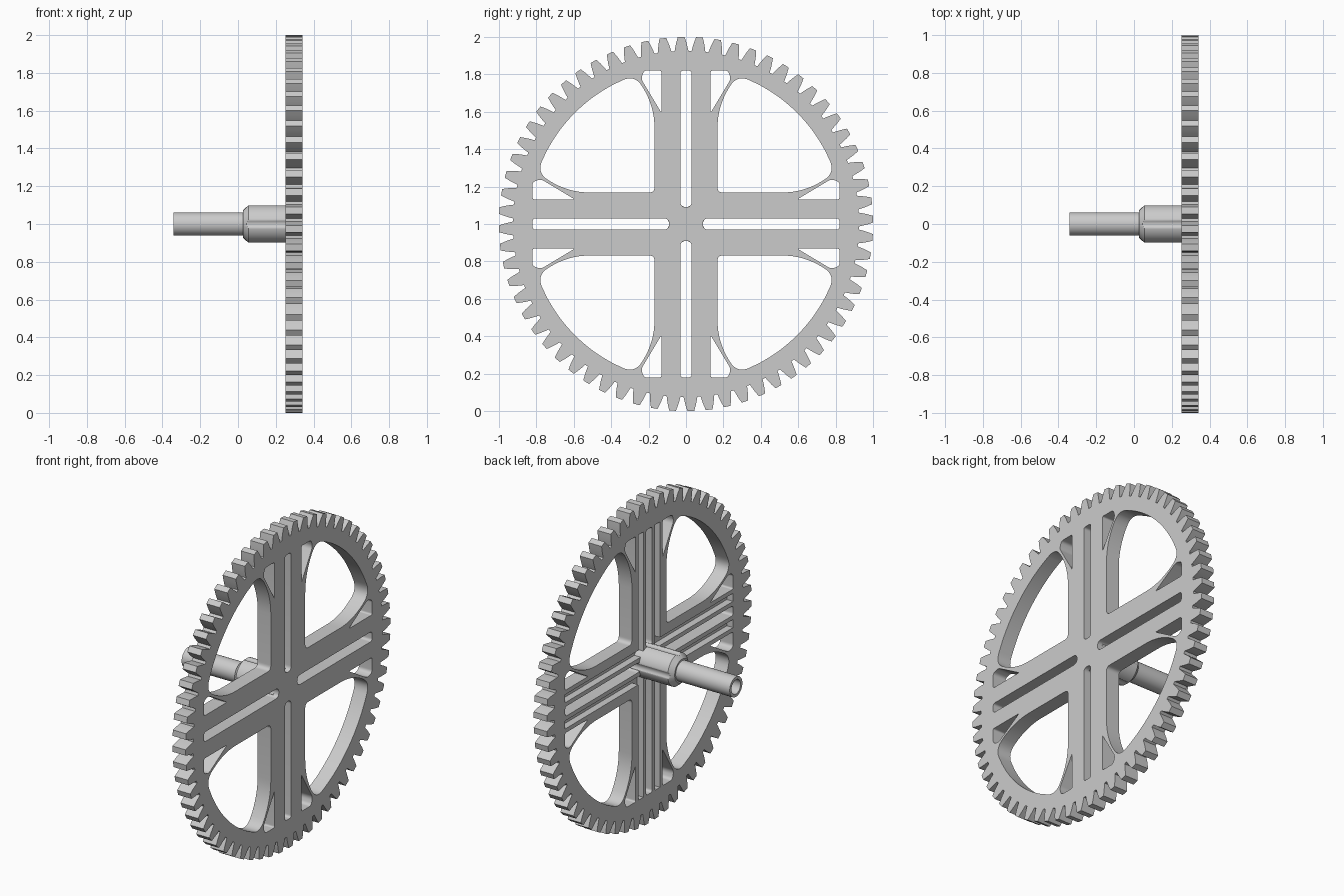
import bpy, bmesh, math
from mathutils import Matrix, Vector

cube = bpy.data.objects.get("Cube")
if cube:
    bpy.data.objects.remove(cube, do_unlink=True)

grey = bpy.data.materials.new("light_grey")
grey.use_nodes = True
grey.diffuse_color = (0.6, 0.6, 0.6, 1)
grey.node_tree.nodes["Principled BSDF"].inputs["Base Color"].default_value = (0.6, 0.6, 0.6, 1)

CENTRE = Vector((0, 0, 1))
X_BACK, X_GROOVE, X_FACE = 0.252, 0.295, 0.342


def finish(name, bm):
    """Weld, orient, colour and shade a finished part."""
    bmesh.ops.remove_doubles(bm, verts=bm.verts, dist=1e-5)
    bmesh.ops.recalc_face_normals(bm, faces=bm.faces)
    mesh = bpy.data.meshes.new(name)
    bm.to_mesh(mesh)
    bm.free()
    mesh.materials.clear()
    mesh.materials.append(grey)
    obj = bpy.data.objects.new(name, mesh)
    obj.location = CENTRE
    bpy.context.collection.objects.link(obj)
    bpy.ops.object.select_all(action='DESELECT')
    obj.select_set(True)
    bpy.context.view_layer.objects.active = obj
    bpy.ops.object.shade_smooth_by_angle(angle=math.radians(30))


def rounded(corners, steps=8):
    """Closed outline from (a, b, setback) corners, each softly filleted."""
    out = []
    for i, (a, b, t) in enumerate(corners):
        v = Vector((a, b))
        if t == 0:
            out.append(v)
            continue
        before = Vector(corners[i - 1][:2])
        after = Vector(corners[(i + 1) % len(corners)][:2])
        p = v + (before - v).normalized() * t
        q = v + (after - v).normalized() * t
        for k in range(steps + 1):
            s = k / steps
            out.append(p * (1 - s) ** 2 + v * 2 * s * (1 - s) + q * s * s)
    return out


def turned(loop):
    """The outline repeated in all four quarter turns."""
    return [[Matrix.Rotation(k * math.pi / 2, 2) @ p for p in loop] for k in range(4)]


def plate(name, loops, x0, x1):
    """Fill an outline with holes and give it thickness along x."""
    curve = bpy.data.curves.new(name, 'CURVE')
    curve.dimensions = '2D'
    curve.fill_mode = 'BOTH'
    curve.extrude = (x1 - x0) / 2
    for loop in loops:
        spline = curve.splines.new('POLY')
        spline.points.add(len(loop) - 1)
        for point, p in zip(spline.points, loop):
            point.co = (p.x, p.y, 0, 1)
        spline.use_cyclic_u = True
    temp = bpy.data.objects.new(name + "_outline", curve)
    bpy.context.collection.objects.link(temp)
    mesh = bpy.data.meshes.new_from_object(
        temp.evaluated_get(bpy.context.evaluated_depsgraph_get()))
    bm = bmesh.new()
    bm.from_mesh(mesh)
    bpy.data.objects.remove(temp, do_unlink=True)
    bpy.data.curves.remove(curve)
    bpy.data.meshes.remove(mesh)
    for v in bm.verts:
        a, b, depth = v.co
        v.co = ((x0 + x1) / 2 + depth, a, b)
    finish(name, bm)


def lathe(name, stations, radius_at, sides):
    """Skin rings of (x, radius) around the x axis, closing both ends."""
    bm = bmesh.new()
    rings = []
    for x, radius in stations:
        ring = []
        for k in range(sides):
            ang = 2 * math.pi * k / sides
            r = radius_at(ang, radius)
            ring.append(bm.verts.new((x, r * math.cos(ang), r * math.sin(ang))))
        rings.append(ring)
    for low, high in zip(rings, rings[1:]):
        for k in range(sides):
            n = (k + 1) % sides
            bm.faces.new((low[k], low[n], high[n], high[k]))
    bm.faces.new(rings[0])
    bm.faces.new(rings[-1])
    finish(name, bm)


# Toothed rim outline
TEETH = 64
flank = [(0.925, -0.040), (0.945, -0.035), (0.97, -0.028), (1.0, -0.018)]
tooth = flank + [(r, -a) for r, a in reversed(flank)]
rim = []
for k in range(TEETH):
    mid = math.pi / 2 + 0.026 + 2 * math.pi * k / TEETH
    rim += [Vector((r * math.cos(mid + a), r * math.sin(mid + a))) for r, a in tooth]

# Large window in each quarter, symmetrical about its diagonal
side = [(0.168, 0.63, 0.12), (0.275, 0.80, 0.075)]
arc = [(0.84 * math.cos(math.radians(d)), 0.84 * math.sin(math.radians(d)), 0)
       for d in range(62, 27, -2)]
window = rounded([(0.168, 0.168, 0.03)] + side + arc
                 + [(b, a, t) for a, b, t in reversed(side)])

# Slot along each spoke, and the small pockets on both sides of it
slot = rounded([(-0.03, 0.09, 0.0299), (0.03, 0.09, 0.0299),
                (0.03, 0.82, 0.018), (-0.03, 0.82, 0.018)])
pocket = rounded([(0.132, 0.82, 0.012), (0.225, 0.82, 0.018),
                  (0.24, 0.775, 0.02), (0.132, 0.595, 0.01)])
mirrored_pocket = [Vector((-p.x, p.y)) for p in pocket]

openings = []
for hole in (window, slot, pocket, mirrored_pocket):
    openings += turned(hole)

# Shallow grooves on the hub side, joined in an L at each inner corner
near, far, end = 0.056, 0.106, 0.82
groove = [Vector(p) for p in ((near, near), (end, near), (end, far),
                              (far, far), (far, end), (near, end))]

plate("gear_face", [rim] + openings, X_GROOVE, X_FACE)
plate("gear_ribbed_back", [rim] + openings + turned(groove), X_BACK, X_GROOVE)


def notched(ang, radius):
    """Hub radius, reduced where the four spoke slots run into it."""
    a = (ang + math.pi / 4) % (math.pi / 2) - math.pi / 4
    inside = 0.03 ** 2 - (0.12 * math.sin(a)) ** 2
    if inside <= 0:
        return radius
    return min(radius, 0.12 * math.cos(a) - math.sqrt(inside))


# Hub with chamfered end
lathe("hub", [(0.027, 0.072), (0.045, 0.09), (0.05, 0.095), (0.055, 0.1), (0.31, 0.1)],
      notched, 160)

# Hollow shaft
lathe("shaft", [(0.0, 0.044), (-0.342, 0.044), (-0.342, 0.062), (0.06, 0.062)],
      lambda ang, radius: radius, 48)
